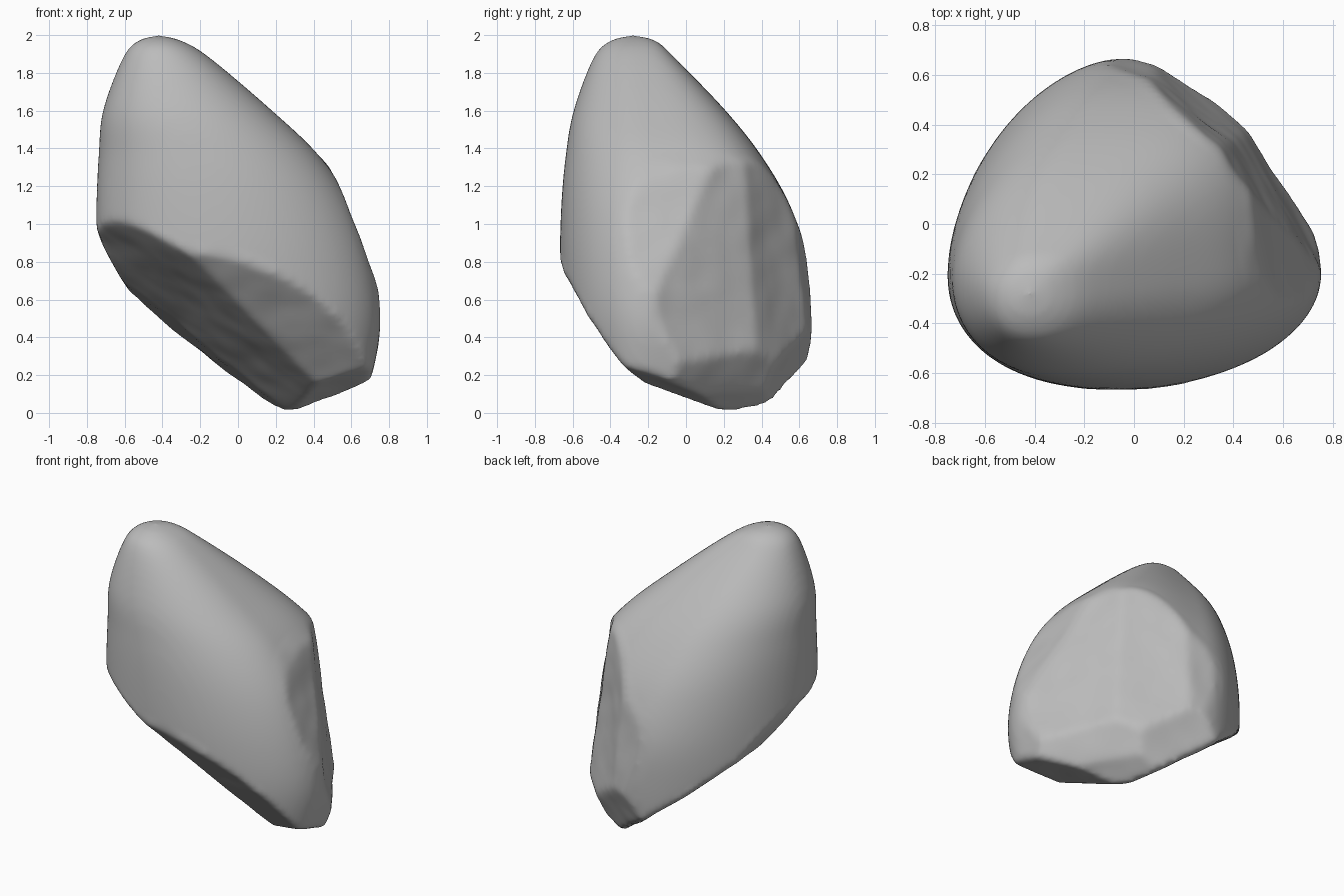
import bpy, bmesh, math
from mathutils import Vector, noise

cube = bpy.data.objects.get("Cube")
if cube:
    bpy.data.objects.remove(cube, do_unlink=True)

SIDES, STEPS = 72, 6

# Weathered skin as horizontal rings: z, x min, x max, y min, y max, centre x, centre y
RINGS = [
    (2.0, -0.42, -0.42, -0.28, -0.28, -0.42, -0.28),
    (1.97, -0.53, -0.30, -0.40, -0.16, -0.41, -0.28),
    (1.88, -0.61, -0.15, -0.49, -0.06, -0.39, -0.27),
    (1.6, -0.715, 0.18, -0.595, 0.21, -0.30, -0.23),
    (1.36, -0.738, 0.43, -0.637, 0.40, -0.20, -0.20),
    (1.1, -0.75, 0.60, -0.66, 0.55, -0.12, -0.20),
    (0.8, -0.75, 0.71, -0.667, 0.65, -0.06, -0.20),
    (0.5, -0.74, 0.755, -0.65, 0.67, -0.03, -0.20),
    (0.2, -0.70, 0.71, -0.60, 0.65, -0.02, -0.20),
    (-0.08, -0.65, 0.62, -0.52, 0.60, 0.0, -0.18),
]

# Fullness of the outline in each quadrant: (x positive, y positive)
FULLNESS = {(True, True): 3.5, (False, True): 1.78,
            (False, False): 2.2, (True, False): 2.0}

# Broken faces: outward normal, offset along it
BREAKS = [
    ((0.85, 0.53, 0.13), 0.632),     # main side break
    ((0.61, 0.79, 0.12), 0.615),     # back of side break
    ((0.25, 0.95, 0.12), 0.685),     # far back of side break
    ((1.0, 0.1, 0.38), 0.97),        # left of side break
    ((0.8, 0.6, -0.45), 0.44),       # lower edge of side break
    ((-0.68, -0.55, -1), -0.31),     # main underside break
    ((-0.77, -0.10, -1), -0.23),     # back of underside
    ((-1.9, 0.0, -1), 0.46),         # right rim of underside
    ((-0.2, -1.3, -1), 0.06),        # front rim of underside
    ((0.22, -0.28, -1), 0.006),      # front of bottom tip
    ((0.6, 0.5, -1), 0.27),          # back of bottom tip
    ((0.8, 2.2, -1), 1.05),          # lower back edge
]


def spline(p0, p1, p2, p3, t):
    """Catmull-Rom blend of four rings."""
    return [0.5 * (2 * b + (c - a) * t + (2 * a - 5 * b + 4 * c - d) * t * t
                   + (3 * b - a - 3 * c + d) * t ** 3)
            for a, b, c, d in zip(p0, p1, p2, p3)]


def ring_points(ring):
    """Rounded outline with its own radius and fullness per quadrant."""
    z, x0, x1, y0, y1, cx, cy = ring
    for i in range(SIDES):
        a = math.tau * i / SIDES
        c, s = math.cos(a), math.sin(a)
        n = FULLNESS[c > 0, s > 0]
        r = (abs(c) ** n + abs(s) ** n) ** (-1 / n)
        rx = x1 - cx if c > 0 else cx - x0
        ry = y1 - cy if s > 0 else cy - y0
        yield (cx + rx * r * c, cy + ry * r * s, z)


# Loft the skin
bm = bmesh.new()
rows = []
last = len(RINGS) - 1
for k in range(last):
    four = [RINGS[min(max(k + j, 0), last)] for j in (-1, 0, 1, 2)]
    for step in range(STEPS):
        if k or step:
            rows.append(spline(*four, step / STEPS))
rows.append(RINGS[-1])
loops = [[bm.verts.new(p) for p in ring_points(r)] for r in rows]
for upper, lower in zip(loops, loops[1:]):
    for i in range(SIDES):
        j = (i + 1) % SIDES
        bm.faces.new((upper[i], lower[i], lower[j], upper[j]))
apex = bm.verts.new((RINGS[0][1], RINGS[0][3], RINGS[0][0]))
for i in range(SIDES):
    bm.faces.new((apex, loops[0][i], loops[0][(i + 1) % SIDES]))
bm.faces.new(loops[-1])
bmesh.ops.recalc_face_normals(bm, faces=bm.faces)

# Slice off the broken faces
planes = []
for normal, offset in BREAKS:
    n = Vector(normal)
    offset /= n.length
    n.normalize()
    planes.append((n, offset))
    bmesh.ops.bisect_plane(bm, geom=bm.verts[:] + bm.edges[:] + bm.faces[:],
                           dist=1e-5, plane_co=n * offset, plane_no=n, clear_outer=True)
    rim = [e for e in bm.edges if e.is_boundary]
    if rim:
        bmesh.ops.holes_fill(bm, edges=rim, sides=0)
bmesh.ops.recalc_face_normals(bm, faces=bm.faces)
mesh = bpy.data.meshes.new("stone")
bm.to_mesh(mesh)
bm.free()
stone = bpy.data.objects.new("broken_stone", mesh)
bpy.context.collection.objects.link(stone)

# Even out the surface and soften the edges
remesh = stone.modifiers.new("even_surface", "REMESH")
remesh.mode = "VOXEL"
remesh.voxel_size = 0.02
soften = stone.modifiers.new("soften", "SMOOTH")
soften.factor = 0.5
soften.iterations = 12
evaluated = stone.evaluated_get(bpy.context.evaluated_depsgraph_get())
mesh = bpy.data.meshes.new_from_object(evaluated)
stone.modifiers.clear()
stone.data = mesh

# Gentle unevenness on the broken faces only
normals = [v.normal.copy() for v in mesh.vertices]
for v, n in zip(mesh.vertices, normals):
    gap = min(d - v.co.dot(p) for p, d in planes)
    weight = max(0.0, 1 - max(gap, 0) / 0.04)
    bump = noise.noise(v.co * 3) + 0.4 * noise.noise(v.co * 7)
    v.co += n * bump * weight * 0.01

# Stone colour and smooth shading
grey = bpy.data.materials.new("stone_grey")
grey.use_nodes = True
colour = (0.5, 0.5, 0.5, 1)
grey.diffuse_color = colour
grey.node_tree.nodes["Principled BSDF"].inputs["Base Color"].default_value = colour
mesh.materials.clear()
mesh.materials.append(grey)
for face in mesh.polygons:
    face.use_smooth = True
